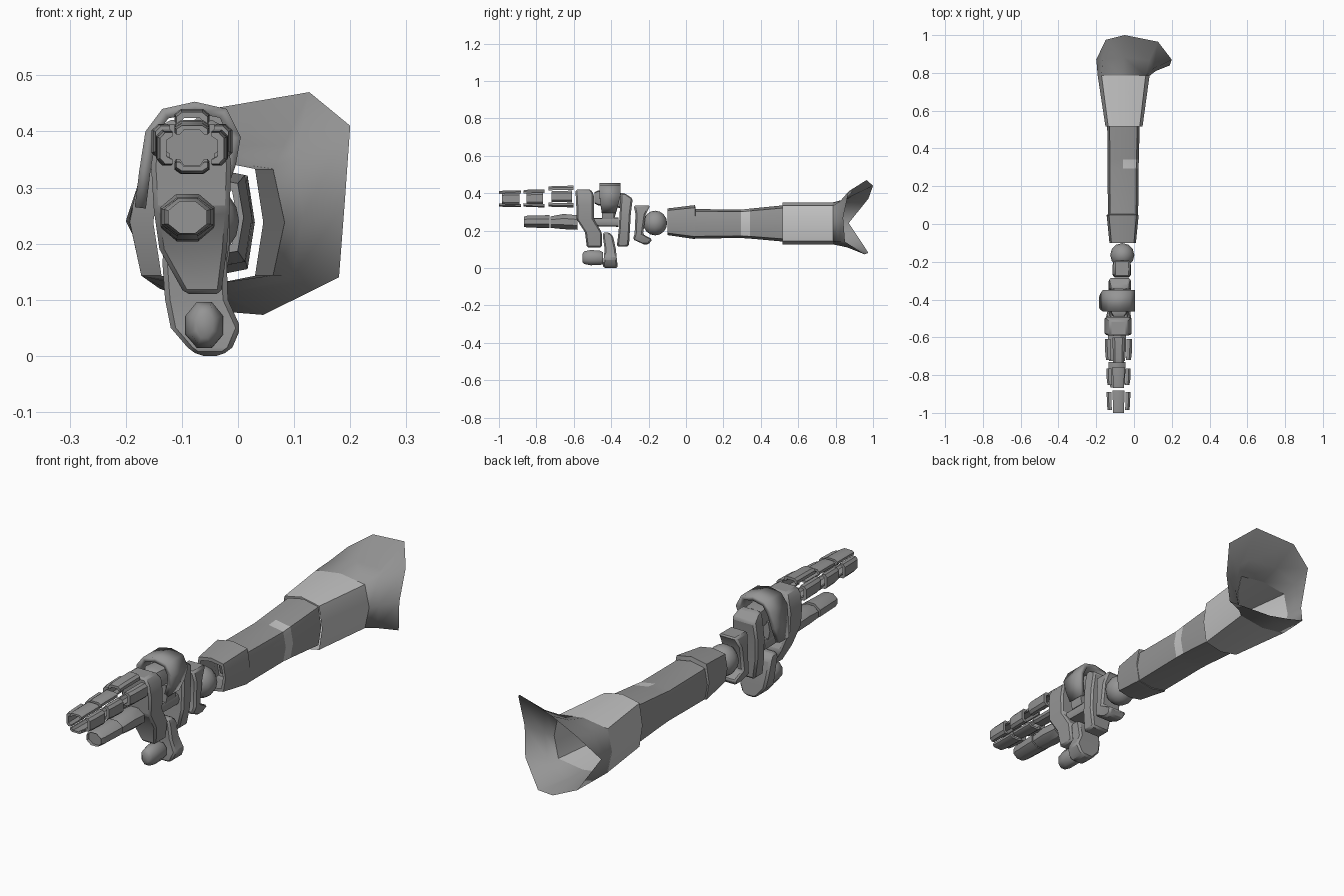
import bpy, bmesh, math
from mathutils import Vector


def material(name, v):
    m = bpy.data.materials.new(name)
    m.diffuse_color = (v, v, v, 1)
    return m


STEEL = material("steel grey", 0.30)
LIGHT = material("light grey", 0.56)


def finish(name, bm, mats, angle=35, bevel=0, thick=0):
    bmesh.ops.recalc_face_normals(bm, faces=bm.faces)
    for f in bm.faces:
        f.smooth = True
    me = bpy.data.meshes.new(name)
    bm.to_mesh(me)
    bm.free()
    me.set_sharp_from_angle(angle=math.radians(angle))
    ob = bpy.data.objects.new(name, me)
    bpy.context.collection.objects.link(ob)
    for m in mats:
        me.materials.append(m)
    if thick:
        s = ob.modifiers.new("thickness", 'SOLIDIFY')
        s.thickness, s.offset = thick, -1
    if bevel:
        b = ob.modifiers.new("chamfer", 'BEVEL')
        b.width, b.segments = bevel, 1
    return ob


def ring(y, cx, cz, rx, rz, turn=0.0, diag=0.85):
    """Eight-sided section across the arm."""
    pts = []
    for i in range(8):
        a = math.radians(45 * i + turn)
        k = diag * math.sqrt(2) if (i % 2 and not turn) else 1.0
        pts.append((cx + rx * k * math.cos(a), y, cz + rz * k * math.sin(a)))
    return pts


def loft(bm, rings, caps=False, closed=True):
    rows = [[bm.verts.new(p) for p in r] for r in rings]
    n = len(rows[0])
    faces = []
    for a, b in zip(rows, rows[1:]):
        for i in range(n if closed else n - 1):
            j = (i + 1) % n
            faces.append(bm.faces.new((a[i], a[j], b[j], b[i])))
    if caps:
        return faces, bm.faces.new(rows[0]), bm.faces.new(rows[-1])
    return faces, None, None


def tube(name, specs, mat, caps=False, turn=0.0, angle=50):
    bm = bmesh.new()
    loft(bm, [ring(*s, turn=turn) for s in specs], caps)
    return finish(name, bm, [mat], angle)


# Forearm with a light stripe wrapping over the outer side
bm = bmesh.new()
faces, _, _ = loft(bm, [ring(*s) for s in (
    (0.03, -0.058, 0.236, 0.080, 0.079), (0.295, -0.058, 0.236, 0.082, 0.076),
    (0.342, -0.057, 0.237, 0.083, 0.080), (0.53, -0.056, 0.238, 0.086, 0.098))])
for i in (8, 9, 15):
    faces[i].material_index = 1
finish("forearm", bm, [STEEL, LIGHT], 50)

# Light upper cuff and wrist band
tube("upper_cuff", [(0.515, -0.053, 0.238, 0.098, 0.112),
                    (0.79, -0.055, 0.238, 0.138, 0.112)], LIGHT)
tube("wrist_band", [(-0.10, -0.06, 0.247, 0.058, 0.056), (-0.10, -0.06, 0.247, 0.070, 0.071),
                    (0.048, -0.06, 0.245, 0.085, 0.091), (0.052, -0.06, 0.243, 0.072, 0.075)], STEEL)

# Elbow flare: open funnel with an uneven, notched rim
base = ring(0.785, -0.055, 0.238, 0.138, 0.112)
rim = [(0.19, 0.84, 0.27, 0), (0.20, 0.87, 0.41, 1), (0.127, 0.965, 0.47, 1),
       (-0.05, 1.0, 0.44, 2), (-0.15, 0.975, 0.37, 3), (-0.20, 0.87, 0.24, 4),
       (-0.14, 0.95, 0.12, 5), (-0.04, 0.975, 0.08, 6), (0.045, 0.955, 0.073, 6),
       (0.18, 0.85, 0.14, 7)]
inner = [Vector(base[r[3]]) for r in rim]
outer = [Vector(r[:3]) for r in rim]
middle = [Vector((a.x + (b.x - a.x) * 0.3, a.y + (b.y - a.y) * 0.45, a.z + (b.z - a.z) * 0.3))
          for a, b in zip(inner, outer)]
bm = bmesh.new()
loft(bm, [inner, middle, outer])
bmesh.ops.remove_doubles(bm, verts=bm.verts, dist=0.0005)
finish("elbow_flare", bm, [STEEL], 70)


# Ball joints
def ball(name, loc, size):
    bm = bmesh.new()
    bmesh.ops.create_uvsphere(bm, u_segments=12, v_segments=8, radius=1)
    for v in bm.verts:
        v.co = Vector(loc) + Vector([c * s for c, s in zip(v.co, size)])
    finish(name, bm, [STEEL], 60)


ball("wrist_ball", (-0.062, -0.165, 0.24), (0.064, 0.064, 0.066))


# Hand plates: stacked sections given as height, front, back, left, right
def plate(name, rows):
    bm = bmesh.new()
    loft(bm, [[(l, f, z), (r, f, z), (r, b, z), (l, b, z)] for z, f, b, l, r in rows], True)
    finish(name, bm, [STEEL], 30, bevel=0.008)


plate("wrist_plate", [(0.335, -0.28, -0.19, -0.105, -0.02), (0.287, -0.27, -0.215, -0.115, -0.015),
                      (0.18, -0.275, -0.23, -0.115, -0.015), (0.153, -0.285, -0.18, -0.11, -0.02),
                      (0.126, -0.225, -0.20, -0.10, -0.03)])
plate("hand_back_plate", [(0.40, -0.35, -0.328, -0.12, -0.03), (0.37, -0.35, -0.285, -0.13, -0.02),
                          (0.29, -0.355, -0.295, -0.135, -0.015),
                          (0.20, -0.36, -0.30, -0.13, -0.015),
                          (0.115, -0.37, -0.305, -0.115, -0.03)])
plate("palm_plate", [(0.42, -0.59, -0.51, -0.128, -0.038), (0.395, -0.59, -0.493, -0.145, -0.02),
                     (0.34, -0.587, -0.493, -0.155, -0.012), (0.26, -0.585, -0.493, -0.15, -0.015),
                     (0.19, -0.54, -0.45, -0.14, -0.02), (0.11, -0.53, -0.45, -0.095, -0.03)])
plate("thumb_base", [(0.19, -0.445, -0.41, -0.13, -0.03), (0.17, -0.445, -0.39, -0.135, -0.02),
                     (0.10, -0.435, -0.375, -0.13, -0.018), (0.05, -0.44, -0.37, -0.12, 0.005),
                     (0.015, -0.445, -0.366, -0.09, -0.01), (0.0, -0.44, -0.365, -0.07, -0.03)])

# Knuckle guard: arched band over the hand
arch = [(-0.184, 0.265), (-0.176, 0.33), (-0.165, 0.40), (-0.135, 0.44), (-0.077, 0.453),
        (-0.02, 0.44), (0.005, 0.39), (-0.004, 0.34), (-0.02, 0.295)]
bm = bmesh.new()
edges = []
for x, z in arch:
    t = min(1, (z - 0.26) / 0.12)
    edges.append([(x, -0.445 - 0.018 * t, z), (x, -0.385 + 0.035 * t, z)])
loft(bm, edges, closed=False)
bmesh.ops.recalc_face_normals(bm, faces=bm.faces)
if sum(f.normal.z for f in bm.faces) < 0:
    bmesh.ops.reverse_faces(bm, faces=bm.faces)
outward = [f for f in bm.faces]
finish("knuckle_guard", bm, [STEEL], 30, thick=0.02)

# Inner knuckle links beneath the guard
tube("upper_knuckle_link", [(-0.49, -0.08, 0.375, 0.03, 0.03), (-0.47, -0.08, 0.375, 0.045, 0.04),
                            (-0.345, -0.08, 0.36, 0.045, 0.04)], STEEL, True)
tube("lower_knuckle_link", [(-0.50, -0.08, 0.245, 0.05, 0.022), (-0.36, -0.08, 0.245, 0.05, 0.025)],
     STEEL, True)
tube("centre_knuckle_link", [(-0.45, -0.08, 0.30, 0.055, 0.045), (-0.385, -0.08, 0.30, 0.055, 0.045)],
     STEEL, True)

# Fingers: three segments, each of four curved shells around a hollow core
SHELL = [(-0.031, 0.60), (-0.031, 0.84), (-0.020, 1.0), (0.020, 1.0), (0.031, 0.84),
         (0.031, 0.60), (0.024, 0.60), (0.016, 0.80), (-0.016, 0.80), (-0.024, 0.60)]
for name, y0, y1, rx, rz, cz in (("tip", -1.0, -0.882, 0.063, 0.045, 0.370),
                                 ("middle", -0.868, -0.757, 0.064, 0.048, 0.372),
                                 ("root", -0.735, -0.602, 0.072, 0.058, 0.382)):
    for k, side in enumerate(("right", "top", "left", "bottom")):
        c, s = round(math.cos(k * math.pi / 2)), round(math.sin(k * math.pi / 2))
        radius = rx if c else rz
        trim = 0.015 if c else 0
        rows = []
        for y, scale in ((y0 + trim, 0.90), (y0 + trim + 0.025, 0.97), (y1 - trim / 2, 1.0)):
            rows.append([(-0.082 + c * r * radius * scale - s * u * scale, y,
                          cz + s * r * radius * scale + c * u * scale) for u, r in SHELL])
        bm = bmesh.new()
        loft(bm, rows, True)
        finish("finger_%s_%s" % (name, side), bm, [STEEL], 35)

# Lower finger: two solid segments, the tip with a recessed end
bm = bmesh.new()
_, front, _ = loft(bm, [ring(*s, turn=22.5) for s in (
    (-0.865, -0.09, 0.247, 0.037, 0.030), (-0.845, -0.09, 0.248, 0.045, 0.035),
    (-0.73, -0.09, 0.248, 0.050, 0.037))], True)
bmesh.ops.inset_region(bm, faces=[front], thickness=0.014, depth=0)
bmesh.ops.translate(bm, verts=front.verts, vec=(0, 0.015, 0))
finish("lower_finger_tip", bm, [STEEL], 40)
tube("lower_finger_root", [(-0.725, -0.09, 0.245, 0.046, 0.033), (-0.655, -0.09, 0.248, 0.052, 0.044),
                           (-0.58, -0.09, 0.243, 0.050, 0.042)], STEEL, True, 22.5, 40)

# Thumb tip: blunt rounded cap
tube("thumb_tip", [(-0.554, -0.06, 0.054, 0.016, 0.024), (-0.543, -0.06, 0.055, 0.028, 0.037),
                   (-0.51, -0.06, 0.055, 0.036, 0.044), (-0.46, -0.06, 0.054, 0.037, 0.042),
                   (-0.445, -0.06, 0.052, 0.030, 0.035)], STEEL, True, 22.5, 60)
